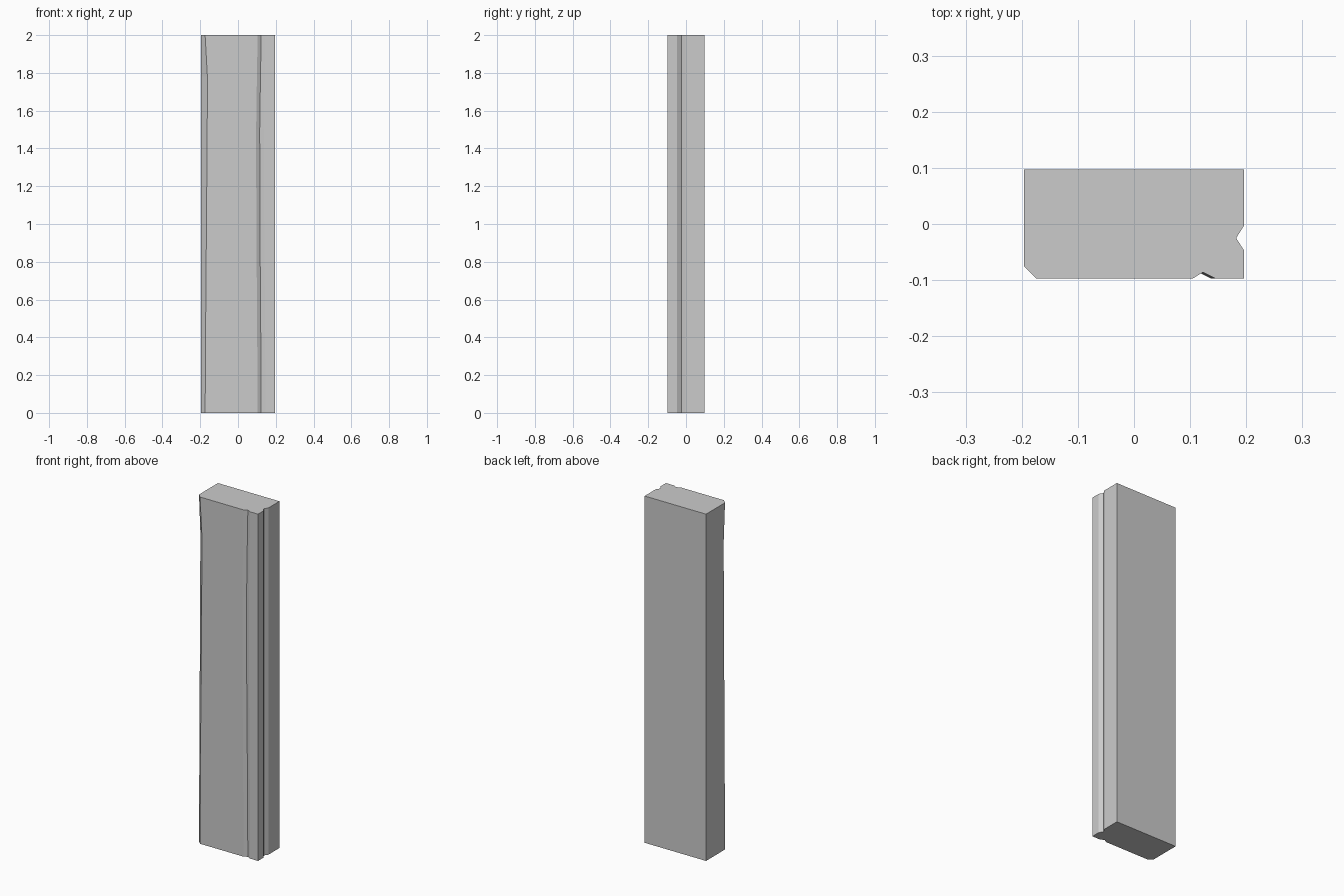
import bpy, bmesh

if "Cube" in bpy.data.objects:
    bpy.data.objects.remove(bpy.data.objects["Cube"])

# Height, worn chamfer size, sideways drift of the front groove
STATIONS = [
    (0.0, 0.022, 0.0),
    (0.5, 0.025, -0.003),
    (1.0, 0.029, -0.007),
    (1.5, 0.033, -0.008),
    (1.78, 0.034, -0.004),
    (2.0, 0.022, 0.0),
]
X, Y = 0.196, 0.0975


def section(chamfer, drift):
    """Plank outline, counter-clockwise from the worn front-left corner."""
    return [
        (-X, -Y + chamfer), (-X + chamfer, -Y),
        (0.104 + drift, -Y), (0.123 + drift, -0.086), (0.146 + drift, -Y),
        (X, -Y),
        (X, -0.047), (0.182, -0.025), (X, -0.003),
        (X, Y), (-X, Y),
    ]


# Grooved plank, skinned through its sections
bm = bmesh.new()
rings = [[bm.verts.new((x, y, z)) for x, y in section(c, d)]
         for z, c, d in STATIONS]
for low, high in zip(rings, rings[1:]):
    for i in range(len(low)):
        j = (i + 1) % len(low)
        bm.faces.new((low[i], low[j], high[j], high[i]))
bm.faces.new(rings[0][::-1])
bm.faces.new(rings[-1])
bmesh.ops.recalc_face_normals(bm, faces=bm.faces)

mesh = bpy.data.meshes.new("grooved_plank")
bm.to_mesh(mesh)
bm.free()
plank = bpy.data.objects.new("grooved_plank", mesh)
bpy.context.collection.objects.link(plank)
